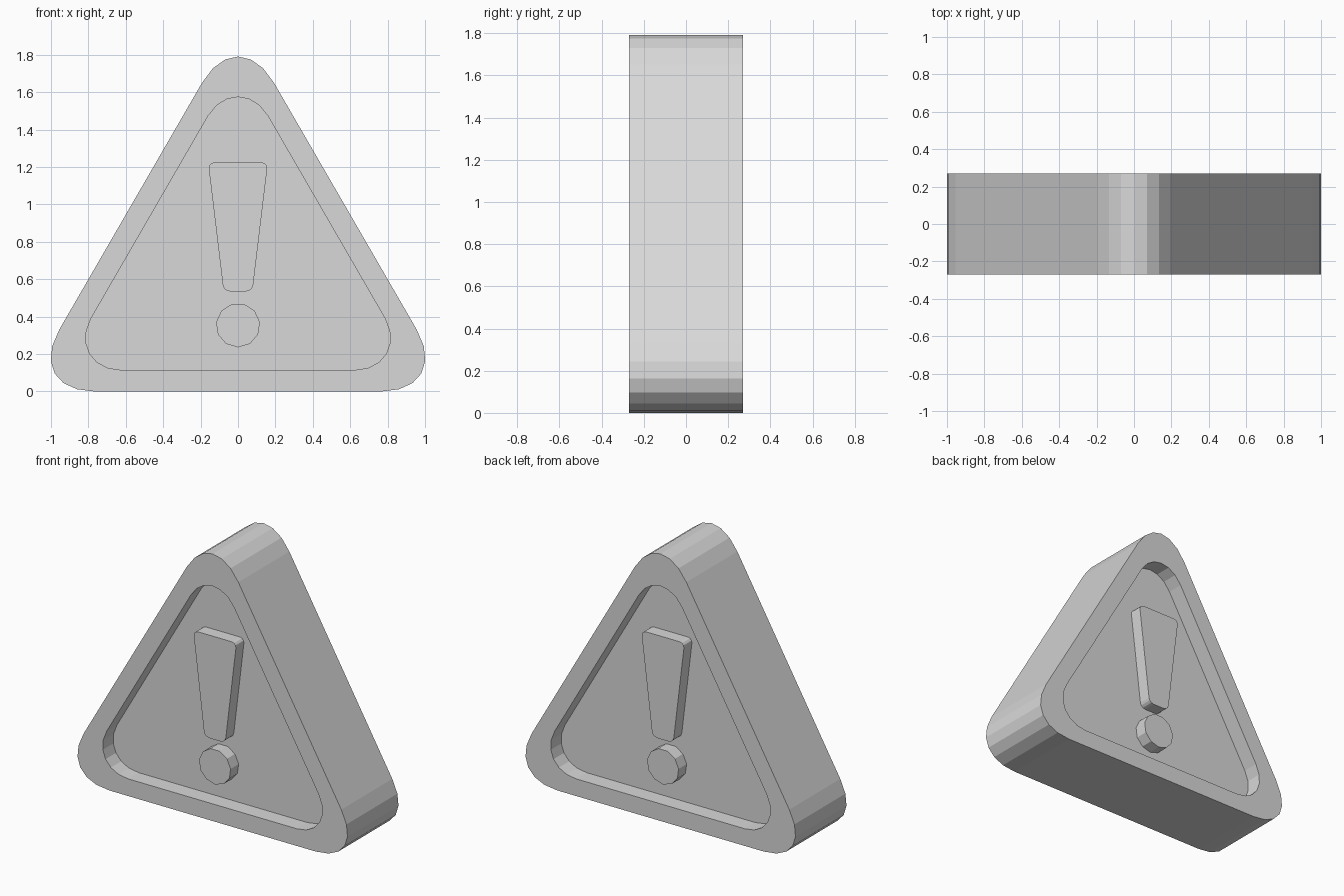
import bpy, bmesh, math
from mathutils import Vector

cube = bpy.data.objects.get("Cube")
if cube:
    bpy.data.objects.remove(cube, do_unlink=True)

HALF_DEPTH = 0.27
FLOOR = 0.16      # half thickness of the recessed panel
MARK = 0.245      # half thickness of the raised symbol

grey = bpy.data.materials.new("plain grey")
grey.use_nodes = True
COLOUR = (0.69, 0.69, 0.69, 1)
grey.diffuse_color = COLOUR
grey.node_tree.nodes["Principled BSDF"].inputs["Base Color"].default_value = COLOUR


def rounded(corners, cut, steps, pull=0.56):
    """Round each corner of an (x, z) polygon with a cubic curve."""
    pts = []
    corners = [Vector(c) for c in corners]
    for i, c in enumerate(corners):
        a = c + (corners[i - 1] - c).normalized() * cut
        d = c + (corners[(i + 1) % len(corners)] - c).normalized() * cut
        b, e = a.lerp(c, pull), d.lerp(c, pull)
        for s in range(steps + 1):
            t = s / steps
            u = 1 - t
            pts.append(a * u**3 + b * 3 * u * u * t + e * 3 * u * t * t + d * t**3)
    return pts


def ring(bm, pts, y):
    return [bm.verts.new((p.x, y, p.y)) for p in pts]


def bridge(bm, a, b):
    for i in range(len(a)):
        j = (i + 1) % len(a)
        bm.faces.new((a[i], a[j], b[j], b[i]))


def finish(bm, name):
    bmesh.ops.recalc_face_normals(bm, faces=bm.faces)
    mesh = bpy.data.meshes.new(name)
    bm.to_mesh(mesh)
    bm.free()
    mesh.materials.append(grey)
    obj = bpy.data.objects.new(name, mesh)
    bpy.context.collection.objects.link(obj)


def slab(name, pts, y0, y1):
    bm = bmesh.new()
    a, b = ring(bm, pts, y0), ring(bm, pts, y1)
    bridge(bm, a, b)
    bm.faces.new(a)
    bm.faces.new(b)
    finish(bm, name)


# Triangular body with a recessed panel on both faces
outer = rounded([(-1.147, 0), (0, 1.983), (1.147, 0)], 0.383, 6)
inner = rounded([(-0.945, 0.115), (0, 1.75), (0.945, 0.115)], 0.32, 6, 0.49)
bm = bmesh.new()
rims = []
for side in (-1, 1):
    edge = ring(bm, outer, side * HALF_DEPTH)
    lip = ring(bm, inner, side * HALF_DEPTH)
    floor = ring(bm, inner, side * FLOOR)
    bridge(bm, edge, lip)
    bridge(bm, lip, floor)
    bm.faces.new(floor)
    rims.append(edge)
bridge(bm, *rims)
finish(bm, "triangle_body")

# Raised tapered bar and dot on both faces
bar = rounded([(-0.16, 1.225), (0.16, 1.225), (0.077, 0.535), (-0.077, 0.535)], 0.035, 3)
SIDES = 11
dot = [Vector((0.118 * math.sin(k * math.tau / SIDES),
               0.354 - 0.118 * math.cos(k * math.tau / SIDES))) for k in range(SIDES)]
for face, side in (("front", -1), ("back", 1)):
    slab(face + "_bar", bar, side * FLOOR, side * MARK)
    slab(face + "_dot", dot, side * FLOOR, side * MARK)
